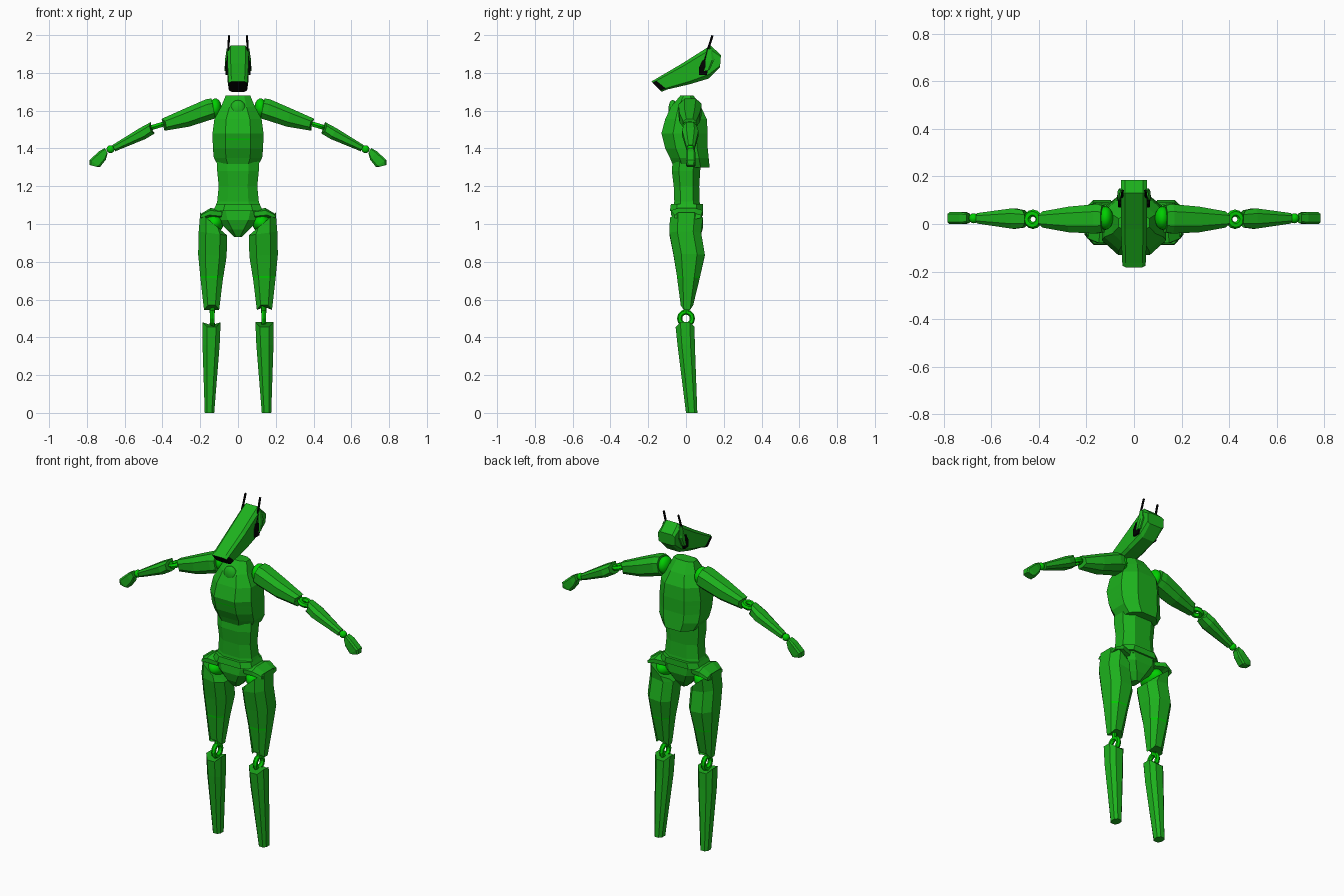
import bpy, bmesh, math
from mathutils import Vector


def material(name, rgb):
    m = bpy.data.materials.new(name)
    m.diffuse_color = (*rgb, 1)
    return m


GREEN = material("body green", (0.012, 0.44, 0.012))
BRIGHT = material("joint green", (0.0, 0.62, 0.0))
BLACK = material("black", (0.0, 0.0, 0.0))


def finish(name, bm, mat):
    bmesh.ops.recalc_face_normals(bm, faces=bm.faces)
    me = bpy.data.meshes.new(name)
    bm.to_mesh(me)
    bm.free()
    me.materials.append(mat)
    ob = bpy.data.objects.new(name, me)
    bpy.context.collection.objects.link(ob)
    return ob


def loft(name, sections, side=1, c=0.5, d=None, mat=GREEN, along_y=False):
    """Skin eight-sided sections: edge points A and B, depth range, end bend."""
    bm = bmesh.new()
    rings = []
    d = d or c
    shape = [(1, c), (d, 1), (-d, 1), (-1, c), (-1, -c), (-d, -1), (d, -1), (1, -c)]
    for a, b, lo, hi, *bend in sections:
        a, b = Vector(a), Vector(b)
        mid, half = (a + b) / 2, (a - b) / 2
        axis = Vector((-half.y, half.x)).normalized() * (bend[0] if bend else 0)
        ring = []
        for u, v in shape:
            p = mid + half * u + (axis if abs(u) == 1 else axis * 0)
            e = (lo + hi) / 2 + v * (hi - lo) / 2
            co = (e, p.x, p.y) if along_y else (p.x * side, e, p.y)
            ring.append(bm.verts.new(co))
        rings.append(ring)
    for r, s in zip(rings, rings[1:]):
        for i in range(8):
            j = (i + 1) % 8
            bm.faces.new((r[i], r[j], s[j], s[i]))
    bm.faces.new(rings[0])
    bm.faces.new(rings[-1])
    return finish(name, bm, mat)


def body(name, levels, c=0.5):
    return loft(name, [((w, z), (-w, z), y0, y1) for z, w, y0, y1 in levels], c=c)


def paint(ob, mat, rule):
    ob.data.materials.append(mat)
    for f in ob.data.polygons:
        if rule(f):
            f.material_index = 1


def ball(name, loc, r, scale=(1, 1, 1), mat=BRIGHT):
    bm = bmesh.new()
    bmesh.ops.create_uvsphere(bm, u_segments=16, v_segments=10, radius=r)
    for v in bm.verts:
        v.co = Vector(v.co[i] * scale[i] + loc[i] for i in range(3))
    for f in bm.faces:
        f.smooth = True
    return finish(name, bm, mat)


def rod(name, p, q, r, n, mat):
    p, q = Vector(p), Vector(q)
    bm = bmesh.new()
    bmesh.ops.create_cone(bm, cap_ends=True, segments=n, radius1=r, radius2=r, depth=(q - p).length)
    rot = (q - p).to_track_quat('Z', 'Y')
    for v in bm.verts:
        v.co = rot @ v.co + (p + q) / 2
    return finish(name, bm, mat)


def link(name, loc, axis, major, minor):
    bpy.ops.mesh.primitive_torus_add(major_segments=12, minor_segments=6,
                                     major_radius=major, minor_radius=minor, location=loc,
                                     rotation=Vector(axis).to_track_quat('Z', 'Y').to_euler())
    ob = bpy.context.object
    ob.name = name
    ob.data.materials.append(BRIGHT)


# Torso, with a thin bright line across the chest front
chest = body("chest", [(1.68, 0.065, -0.03, 0.04), (1.62, 0.09, -0.08, 0.08),
                       (1.555, 0.125, -0.11, 0.11), (1.48, 0.135, -0.13, 0.115),
                       (1.452, 0.134, -0.123, 0.115), (1.444, 0.134, -0.121, 0.115),
                       (1.40, 0.133, -0.11, 0.115), (1.35, 0.128, -0.085, 0.12),
                       (1.30, 0.10, -0.065, 0.125)])
paint(chest, BRIGHT, lambda f: 1.444 < f.center.z < 1.452 and f.normal.y < -0.8)
body("waist", [(1.34, 0.11, -0.07, 0.08), (1.28, 0.11, -0.075, 0.075),
               (1.20, 0.102, -0.065, 0.07), (1.12, 0.11, -0.062, 0.072),
               (1.06, 0.13, -0.07, 0.08)])
body("pelvis", [(1.07, 0.13, -0.07, 0.08), (1.02, 0.11, -0.075, 0.08),
                (0.97, 0.06, -0.06, 0.06), (0.93, 0.02, -0.035, 0.035)])
body("belt", [(1.105, 0.115, -0.08, 0.09), (1.07, 0.13, -0.085, 0.09)], c=0.6)
ball("collar_boss", (0, -0.07, 1.608), 0.042, (1, 0.55, 1.15), GREEN)

# Head with a black muzzle tip
head = loft("head", [((-0.183, 1.755), (-0.13, 1.70), -0.048, 0.048),
                     ((-0.165, 1.765), (-0.10, 1.712), -0.05, 0.05),
                     ((-0.02, 1.85), (0.02, 1.74), -0.055, 0.055),
                     ((0.13, 1.945), (0.12, 1.77), -0.055, 0.055),
                     ((0.185, 1.895), (0.18, 1.83), -0.055, 0.055)],
            c=0.7, d=0.75, along_y=True)
paint(head, BLACK, lambda f: f.center.y < -0.12 and f.center.z < 1.745)

for s, tag in ((-1, "left"), (1, "right")):
    # Ears: black housing, green fin, black antenna
    loft("ear_housing_" + tag, [((0.125, 1.865), (0.085, 1.865), s * 0.045, s * 0.064),
                                ((0.12, 1.83), (0.07, 1.83), s * 0.045, s * 0.068),
                                ((0.11, 1.79), (0.07, 1.79), s * 0.045, s * 0.066)],
         c=0.8, mat=BLACK, along_y=True)
    loft("ear_fin_" + tag, [((0.135, 1.93), (0.115, 1.925), s * 0.045, s * 0.06),
                            ((0.15, 1.87), (0.10, 1.86), s * 0.045, s * 0.069),
                            ((0.125, 1.815), (0.092, 1.81), s * 0.045, s * 0.071)], along_y=True)
    rod("antenna_" + tag, (s * 0.053, 0.09, 1.84), (s * 0.048, 0.14, 1.998), 0.006, 6, BLACK)

    # Arm
    ball("shoulder_" + tag, (s * 0.12, 0.025, 1.615), 0.05, (0.65, 1, 1))
    loft("upper_arm_" + tag, [((0.14, 1.665), (0.12, 1.56), -0.035, 0.08),
                              ((0.17, 1.66), (0.15, 1.55), -0.04, 0.083),
                              ((0.28, 1.612), (0.26, 1.515), -0.035, 0.073),
                              ((0.39, 1.56), (0.375, 1.497), -0.015, 0.053, -0.015)], s)
    link("elbow_" + tag, (s * 0.425, 0.02, 1.52), (s * 0.3, 0, 1), 0.026, 0.015)
    loft("forearm_" + tag, [((0.475, 1.535), (0.455, 1.475), -0.015, 0.058, 0.015),
                            ((0.52, 1.508), (0.49, 1.45), -0.02, 0.066),
                            ((0.665, 1.418), (0.65, 1.385), 0.002, 0.046)], s)
    ball("wrist_" + tag, (s * 0.675, 0.024, 1.396), 0.021)
    loft("hand_" + tag, [((0.705, 1.402), (0.69, 1.375), 0.005, 0.045),
                         ((0.735, 1.385), (0.70, 1.34), 0.0, 0.05),
                         ((0.785, 1.34), (0.73, 1.302), 0.0, 0.05),
                         ((0.785, 1.312), (0.745, 1.302), 0.004, 0.046)], s, c=0.7)

    # Hip
    loft("hip_pad_" + tag, [((0.08, 1.075), (0.09, 1.03), -0.07, 0.07),
                            ((0.145, 1.085), (0.155, 1.035), -0.08, 0.09),
                            ((0.195, 1.055), (0.20, 1.025), -0.06, 0.08)], s)
    ball("hip_joint_" + tag, (s * 0.125, 0, 1.005), 0.055, (0.9, 1.45, 0.9))

    # Leg, with a thin bright line around the thigh
    thigh = loft("thigh_" + tag, [((0.20, 1.06), (0.075, 0.955), -0.085, 0.09),
                                  ((0.208, 0.96), (0.058, 0.94), -0.088, 0.08),
                                  ((0.211, 0.84), (0.06, 0.83), -0.066, 0.10),
                                  ((0.2, 0.724), (0.077, 0.724), -0.048, 0.075),
                                  ((0.199, 0.714), (0.079, 0.714), -0.047, 0.073),
                                  ((0.18, 0.57), (0.10, 0.57), -0.028, 0.038, -0.025)], s)
    paint(thigh, BRIGHT, lambda f: 0.714 < f.center.z < 0.724 and abs(f.normal.y) > 0.5)
    link("knee_" + tag, (s * 0.137, 0, 0.50), (1, 0, 0), 0.034, 0.014)
    for z, end in ((0.53, "upper"), (0.475, "lower")):
        rod("knee_pin_%s_%s" % (end, tag), (s * 0.137, 0, z),
            (s * 0.137, 0, z + math.copysign(0.035, z - 0.5)), 0.014, 8, BRIGHT)
    loft("shin_" + tag, [((0.188, 0.455), (0.092, 0.455), -0.055, 0.045, 0.025),
                         ((0.188, 0.36), (0.097, 0.36), -0.045, 0.047),
                         ((0.176, 0.0), (0.126, 0.0), 0.0, 0.06)], s)
